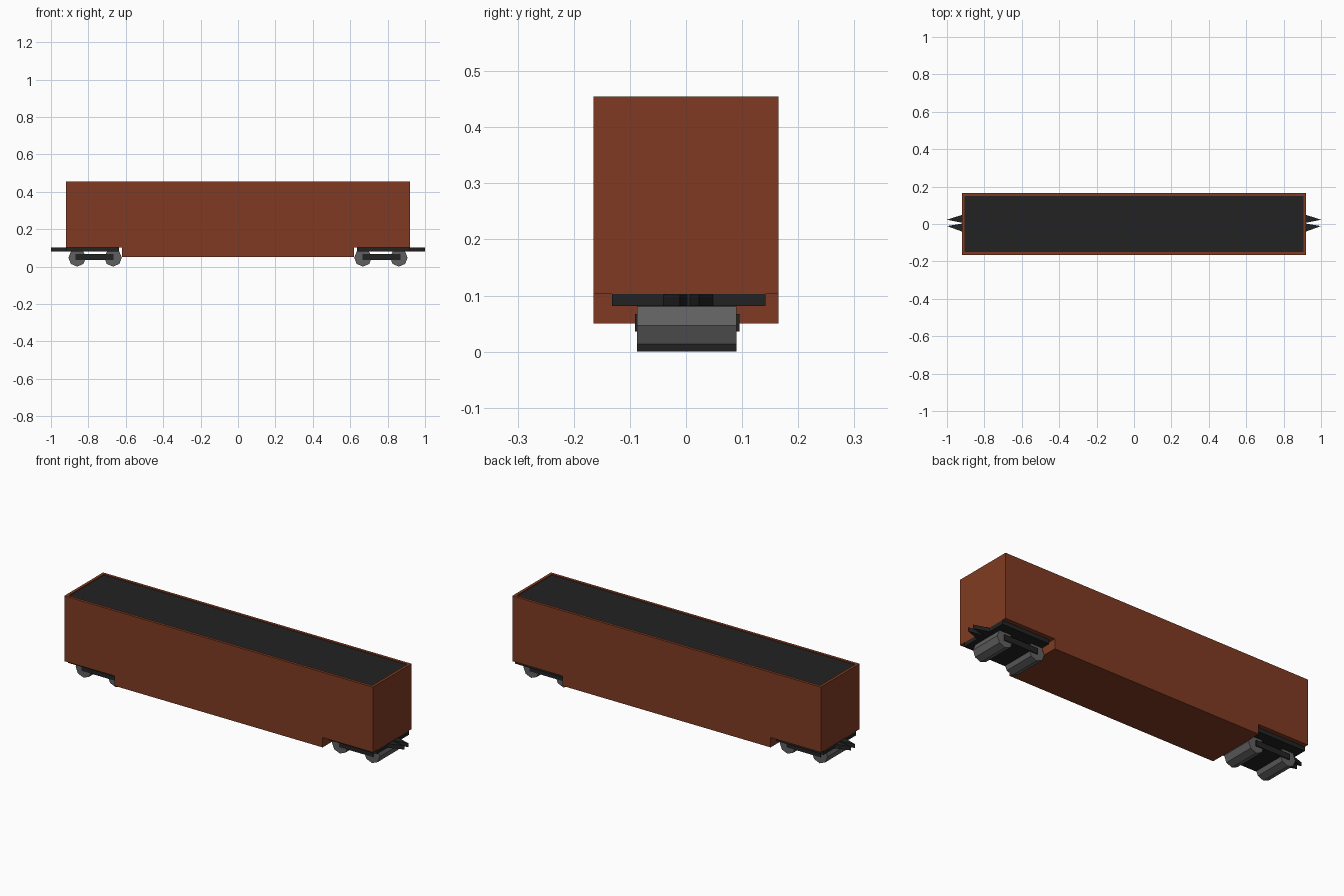
import bpy, bmesh, math
from mathutils import Matrix

if "Cube" in bpy.data.objects:
    bpy.data.objects.remove(bpy.data.objects["Cube"])


def material(name, rgb):
    m = bpy.data.materials.new(name)
    m.diffuse_color = (*rgb, 1)
    m.use_nodes = True
    m.node_tree.nodes["Principled BSDF"].inputs["Base Color"].default_value = m.diffuse_color
    return m


rust = material("rust brown", (0.217, 0.044, 0.016))
dark = material("charcoal", (0.0165, 0.0165, 0.0165))
steel = material("wheel grey", (0.115, 0.115, 0.115))


def finish(name, bm, *mats):
    bmesh.ops.recalc_face_normals(bm, faces=bm.faces)
    me = bpy.data.meshes.new(name)
    bm.to_mesh(me)
    bm.free()
    for m in mats:
        me.materials.append(m)
    ob = bpy.data.objects.new(name, me)
    bpy.context.collection.objects.link(ob)
    return ob


def prism(bm, points, offset):
    """Extrude a flat outline along an offset."""
    face = bm.faces.new([bm.verts.new(p) for p in points])
    ext = bmesh.ops.extrude_face_region(bm, geom=[face], use_keep_orig=True)
    verts = [v for v in ext["geom"] if isinstance(v, bmesh.types.BMVert)]
    bmesh.ops.translate(bm, verts=verts, vec=offset)


def box(name, lo, hi, mat):
    bm = bmesh.new()
    pts = [(lo[0], lo[1], lo[2]), (hi[0], lo[1], lo[2]),
           (hi[0], hi[1], lo[2]), (lo[0], hi[1], lo[2])]
    prism(bm, pts, (0, 0, hi[2] - lo[2]))
    return finish(name, bm, mat)


# Car body: side profile with raised ends over the bogies
half = [(0.62, 0.05), (0.62, 0.103), (0.92, 0.103), (0.92, 0.455)]
profile = half + [(-x, z) for x, z in reversed(half)]
bm = bmesh.new()
prism(bm, [(x, -0.165, z) for x, z in profile], (0, 0.33, 0))
bmesh.ops.recalc_face_normals(bm, faces=bm.faces)
# Dark load: inset and slightly sunken top face
top = max(bm.faces, key=lambda f: f.calc_center_median().z)
bmesh.ops.inset_region(bm, faces=[top], thickness=0.021)
sunk = bmesh.ops.extrude_discrete_faces(bm, faces=[top])["faces"][0]
bmesh.ops.translate(bm, verts=sunk.verts, vec=(0, 0, -0.004))
sunk.material_index = 1
# Close the small step between rim and load
bmesh.ops.remove_doubles(bm, verts=bm.verts, dist=1e-5)
finish("car_body", bm, rust, dark)

# Running gear at each end
for end, s in (("left", -1), ("right", 1)):
    def span(a, b):
        return min(s * a, s * b), max(s * a, s * b)

    # Mounting plate
    x0, x1 = span(0.635, 0.92)
    box(end + "_bogie_plate", (x0, -0.132, 0.081), (x1, 0.142, 0.103), dark)

    # Bogie frame joining the two axles
    x0, x1 = span(0.665, 0.868)
    box(end + "_bogie_frame", (x0, -0.091, 0.036), (x1, 0.095, 0.067), dark)

    # Eight-sided wheel sets
    for label, x in (("inner", 0.668), ("outer", 0.86)):
        bm = bmesh.new()
        r, c = 0.047, 0.047
        ring = [(s * x + r * math.cos(i * math.pi / 4), -0.087,
                 c + r * math.sin(i * math.pi / 4)) for i in range(8)]
        prism(bm, ring, (0, 0.177, 0))
        finish(f"{end}_{label}_wheelset", bm, steel)

    # Forked coupler: two pointed prongs
    bm = bmesh.new()
    for y0, y1, tip in ((0.006, 0.05, 0.023), (-0.042, 0.003, -0.011)):
        prism(bm, [(s * 0.915, y0, 0.081), (s * 1.0, tip, 0.081),
                   (s * 0.915, y1, 0.081)], (0, 0, 0.021))
    finish(end + "_coupler", bm, dark)
